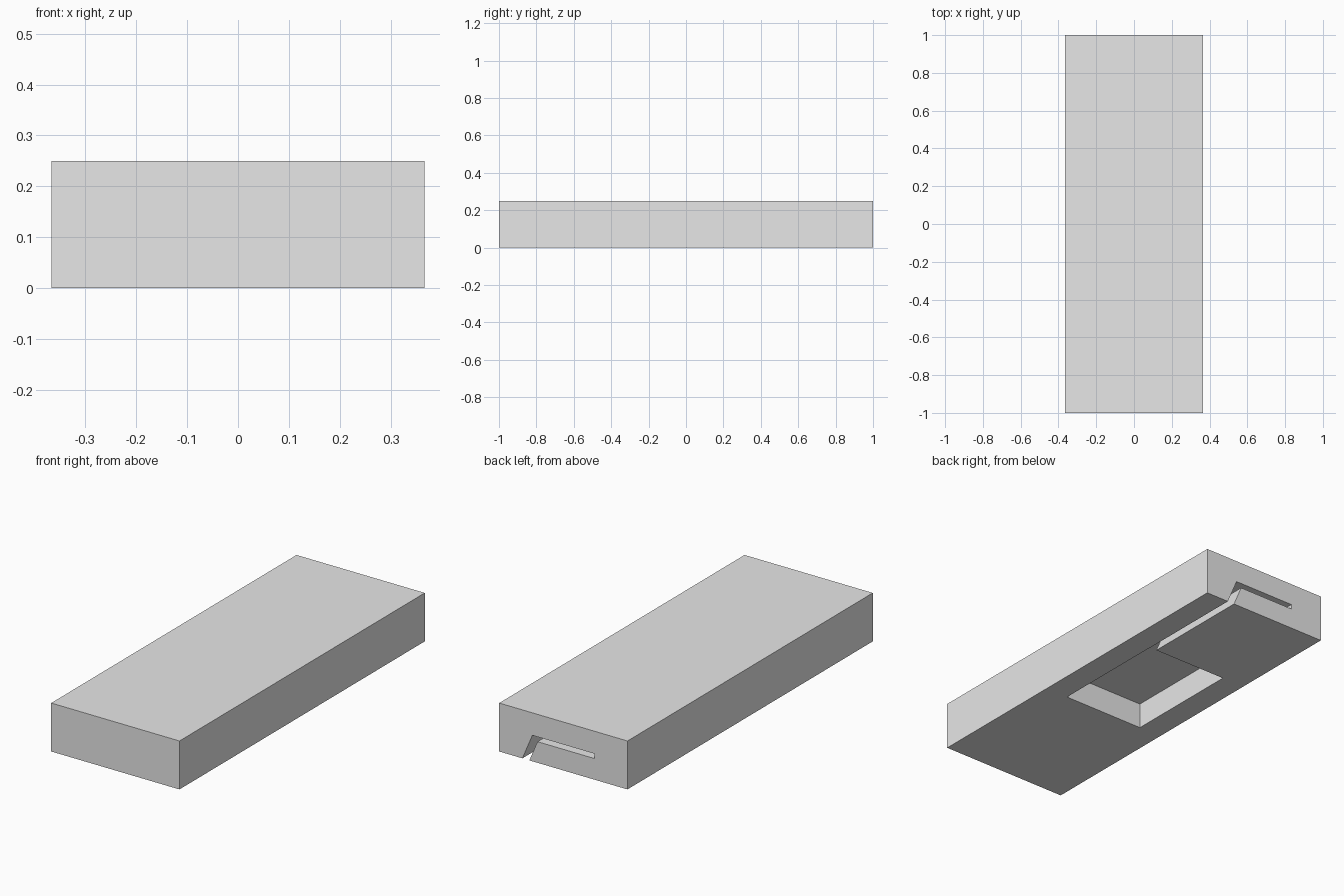
import bpy
import bmesh

default_cube = bpy.data.objects.get("Cube")
if default_cube:
    bpy.data.objects.remove(default_cube, do_unlink=True)

grey = bpy.data.materials.new("light_grey")
grey.use_nodes = True
colour = (0.8, 0.8, 0.8, 1)
grey.diffuse_color = colour
grey.node_tree.nodes["Principled BSDF"].inputs["Base Color"].default_value = colour


def extrude_profile(name, profile, y_front, y_back):
    """Solid made by sweeping an x/z outline along y."""
    bm = bmesh.new()
    face = bm.faces.new([bm.verts.new((x, y_front, z)) for x, z in profile])
    swept = bmesh.ops.extrude_face_region(bm, geom=[face], use_keep_orig=True)
    new_verts = [g for g in swept["geom"] if isinstance(g, bmesh.types.BMVert)]
    bmesh.ops.translate(bm, verts=new_verts, vec=(0, y_back - y_front, 0))
    bmesh.ops.recalc_face_normals(bm, faces=bm.faces)
    mesh = bpy.data.meshes.new(name)
    bm.to_mesh(mesh)
    bm.free()
    mesh.materials.append(grey)
    obj = bpy.data.objects.new(name, mesh)
    bpy.context.collection.objects.link(obj)
    return obj


def rectangle(half_width, bottom, top):
    return [(-half_width, bottom), (half_width, bottom),
            (half_width, top), (-half_width, top)]


def cut(body, cutter):
    """Subtract the cutter, then discard it."""
    cutter.hide_render = True
    modifier = body.modifiers.new("cut", 'BOOLEAN')
    modifier.operation = 'DIFFERENCE'
    modifier.solver = 'EXACT'
    modifier.object = cutter
    bpy.context.view_layer.objects.active = body
    bpy.ops.object.modifier_apply(modifier=modifier.name)
    bpy.data.objects.remove(cutter, do_unlink=True)


# Main block
body = extrude_profile("body", rectangle(0.366, 0, 0.25), -1, 1)

# Rectangular pocket in the underside
depth = 0.134
pocket_back = 0.403
cut(body, extrude_profile("pocket_cutter", rectangle(0.235, -0.05, depth),
                          -0.235, pocket_back))

# Hooked slot from the pocket to the back: a slanted leg and a flat slit
slope = 0.425
slit_bottom = 0.109
slit_half = 0.177
leg_outer = slit_half + slope * depth
leg_inner = 0.194
below = -0.05
slot = [
    (leg_outer - slope * below, below),
    (slit_half, depth),
    (-slit_half, depth),
    (-slit_half, slit_bottom),
    (leg_inner - slope * slit_bottom, slit_bottom),
    (leg_inner - slope * below, below),
]
cut(body, extrude_profile("slot_cutter", slot, pocket_back - 0.1, 1.1))
